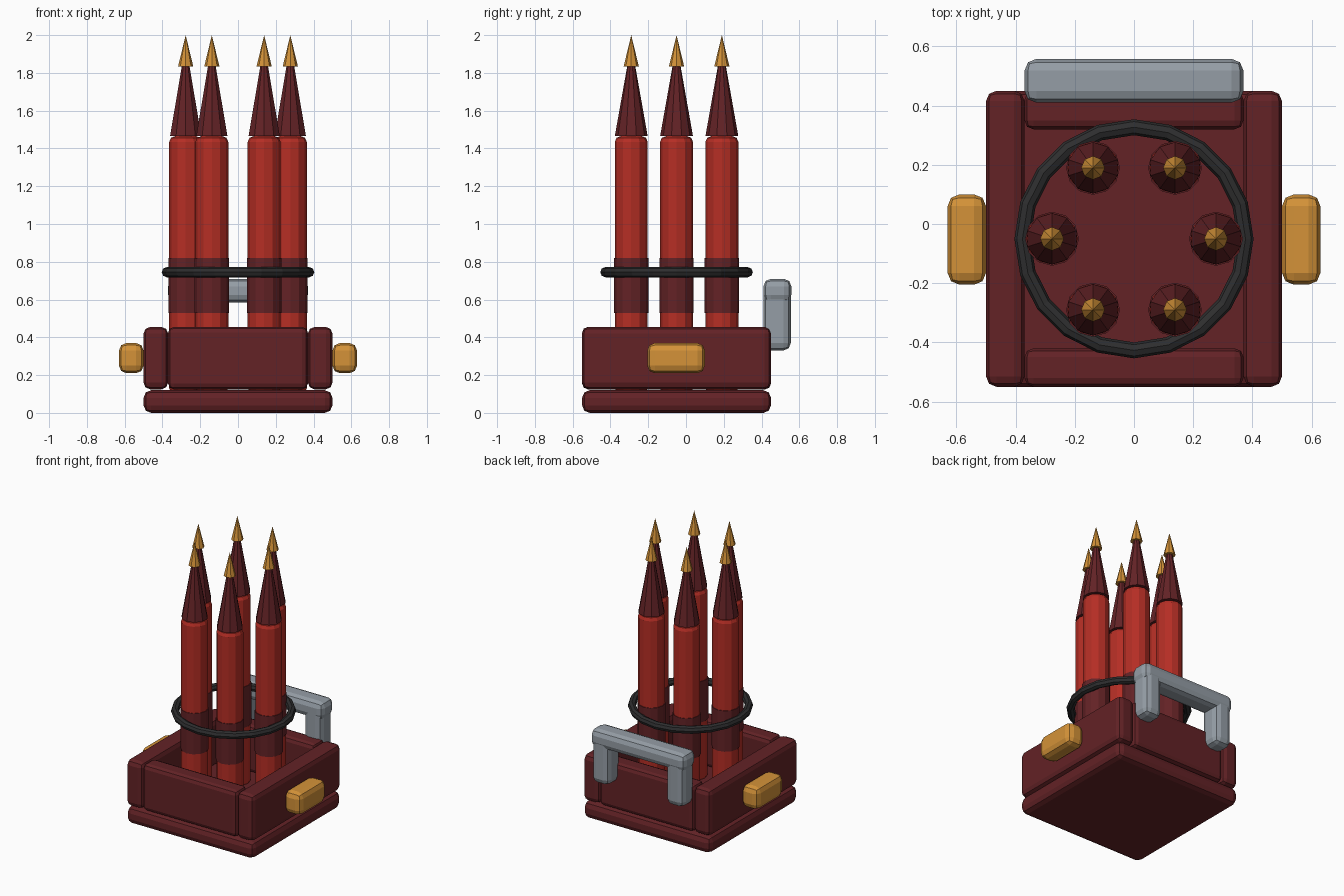
import bpy, math

if "Cube" in bpy.data.objects:
    bpy.data.objects.remove(bpy.data.objects["Cube"])

def mat(name, rgb):
    m = bpy.data.materials.new(name)
    m.diffuse_color = (*rgb, 1)
    m.use_nodes = True
    m.node_tree.nodes["Principled BSDF"].inputs["Base Color"].default_value = m.diffuse_color
    return m

MAROON = mat("maroon", (0.125, 0.016, 0.019))
RED = mat("red", (0.46, 0.027, 0.018))
GOLD = mat("gold", (0.66, 0.29, 0.04))
GREY = mat("grey", (0.30, 0.34, 0.38))
BLACK = mat("black", (0.027, 0.027, 0.028))

def finish(name, material, bevel=0, angle=30):
    ob = bpy.context.object
    ob.name = name
    ob.data.materials.append(material)
    if bevel:
        b = ob.modifiers.new("bevel", 'BEVEL')
        b.width, b.segments = bevel, 2
        b.limit_method, b.angle_limit = 'ANGLE', math.radians(angle)
    return ob

def box(name, x, y, z, material, bevel):
    """Bevelled box from (min, max) ranges."""
    bpy.ops.mesh.primitive_cube_add(size=1, location=[sum(r) / 2 for r in (x, y, z)])
    ob = bpy.context.object
    for v in ob.data.vertices:
        v.co = [c * (r[1] - r[0]) for c, r in zip(v.co, (x, y, z))]
    return finish(name, material, bevel)

def cone(name, sides, r1, r2, z0, z1, xy, material, bevel=0):
    bpy.ops.mesh.primitive_cone_add(vertices=sides, radius1=r1, radius2=r2, depth=z1 - z0,
                                    location=(*xy, (z0 + z1) / 2))
    return finish(name, material, bevel, 50)

# Tray: floor and four walls
box("base_plate", (-.5, .5), (-.55, .45), (0, .12), MAROON, .04)
box("front_wall", (-.37, .37), (-.55, -.42), (.125, .455), MAROON, .03)
box("back_wall", (-.37, .37), (.32, .45), (.125, .455), MAROON, .03)
for s, side in ((-1, "left"), (1, "right")):
    xr = lambda a, b: tuple(sorted((s * a, s * b)))
    box(side + "_wall", xr(.37, .5), (-.55, .45), (.125, .455), MAROON, .035)
    box(side + "_grip", xr(.5, .63), (-.205, .1), (.21, .37), GOLD, .04)
    # Uprights of the rear handle
    box(side + "_handle_post", xr(.225, .36), (.41, .555), (.33, .70), GREY, .04)

# Rear handle bar
box("handle_bar", (-.37, .37), (.41, .558), (.585, .71), GREY, .04)

# Six rockets in a circle
CY = -.05
for i in range(6):
    a = math.radians(60 * i)
    p = (.277 * math.cos(a), CY + .277 * math.sin(a))
    cone(f"rocket_body_{i+1}", 12, .087, .087, .10, 1.465, p, RED, .03)
    cone(f"rocket_band_{i+1}", 12, .091, .091, .53, .82, p, MAROON)
    cone(f"rocket_nose_{i+1}", 10, .087, .017, 1.465, 1.86, p, MAROON)
    cone(f"rocket_tip_{i+1}", 8, .04, 0, 1.835, 2.0, p, GOLD)

# Strap ring around the rockets
bpy.ops.mesh.primitive_torus_add(major_segments=20, minor_segments=8, major_radius=.377,
                                 minor_radius=.027, location=(0, CY, .745))
finish("strap_ring", BLACK)
